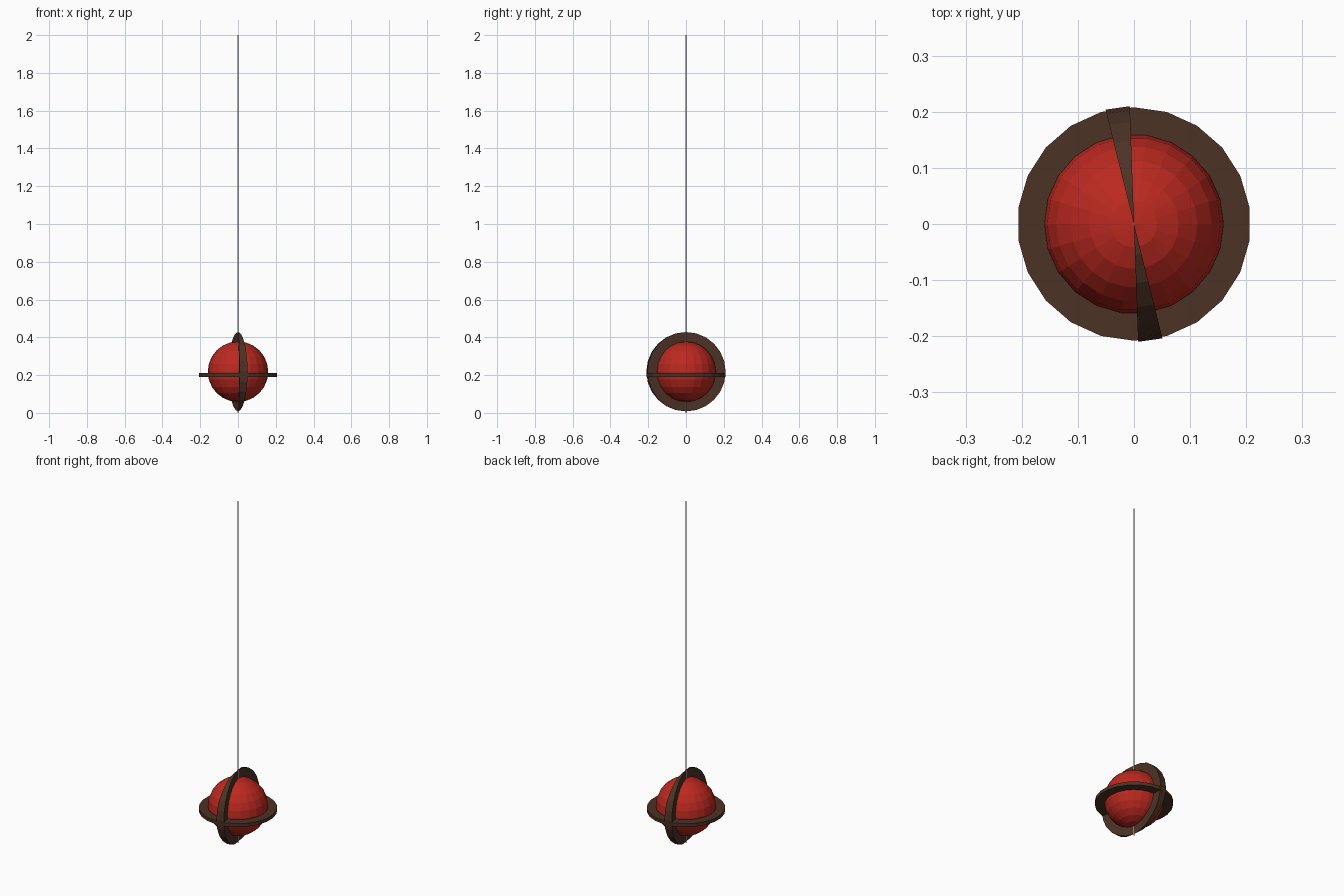
import bpy, bmesh
from math import sin, cos, pi, radians
from mathutils import Matrix

if "Cube" in bpy.data.objects:
    bpy.data.objects.remove(bpy.data.objects["Cube"])

SIDES = 22
CZ = 0.218           # ball centre height
R_IN, R_OUT = 0.155, 0.21


def material(name, rgb):
    m = bpy.data.materials.new(name)
    m.diffuse_color = (*rgb, 1)
    m.use_nodes = True
    m.node_tree.nodes["Principled BSDF"].inputs["Base Color"].default_value = m.diffuse_color
    return m


def finish(name, bm, mat=None):
    bmesh.ops.recalc_face_normals(bm, faces=bm.faces)
    me = bpy.data.meshes.new(name)
    bm.to_mesh(me)
    bm.free()
    ob = bpy.data.objects.new(name, me)
    bpy.context.collection.objects.link(ob)
    if mat:
        me.materials.append(mat)
    return ob


red = material("red", (0.50, 0.022, 0.014))
brown = material("brown", (0.072, 0.032, 0.018))

# Faceted ball
bm = bmesh.new()
bmesh.ops.create_uvsphere(bm, u_segments=SIDES, v_segments=12, radius=0.16,
                          matrix=Matrix.Translation((0, 0, CZ)) @ Matrix.Rotation(pi / 2, 4, 'Z'))
finish("ball", bm, red)

# Flat horizontal band
bm = bmesh.new()
loops = []
for r, z in ((R_IN, 0.19), (R_OUT - 0.002, 0.19), (R_OUT - 0.002, 0.21), (R_IN, 0.21)):
    loops.append([bm.verts.new((r * sin(2 * pi * i / SIDES), r * cos(2 * pi * i / SIDES), z))
                  for i in range(SIDES)])
for a, b in zip(loops, loops[1:] + loops[:1]):
    for i in range(SIDES):
        j = (i + 1) % SIDES
        bm.faces.new((a[i], a[j], b[j], b[i]))
finish("horizontal_band", bm, brown)

# Upright band: two opposite wedges that narrow to a point at the poles
bm = bmesh.new()
STEPS = 12
for turn in (0, pi):
    arcs = []
    for lon, r in ((92, R_IN), (92, R_OUT), (104, R_OUT), (104, R_IN)):
        a = radians(lon) + turn
        arcs.append([bm.verts.new((r * sin(t) * cos(a), r * sin(t) * sin(a), CZ + r * cos(t)))
                     for t in (pi * k / STEPS for k in range(STEPS + 1))])
    for a, b in zip(arcs, arcs[1:] + arcs[:1]):
        for k in range(STEPS):
            bm.faces.new((a[k], a[k + 1], b[k + 1], b[k]))
bmesh.ops.remove_doubles(bm, verts=bm.verts, dist=1e-5)
finish("upright_band", bm, brown)

# Thin hanging cord
bm = bmesh.new()
BOTTOM, TOP = 0.0, 2.0
bmesh.ops.create_cone(bm, cap_ends=True, segments=6, radius1=0.002, radius2=0.002,
                      depth=TOP - BOTTOM, matrix=Matrix.Translation((0, 0, (TOP + BOTTOM) / 2)))
finish("cord", bm)
